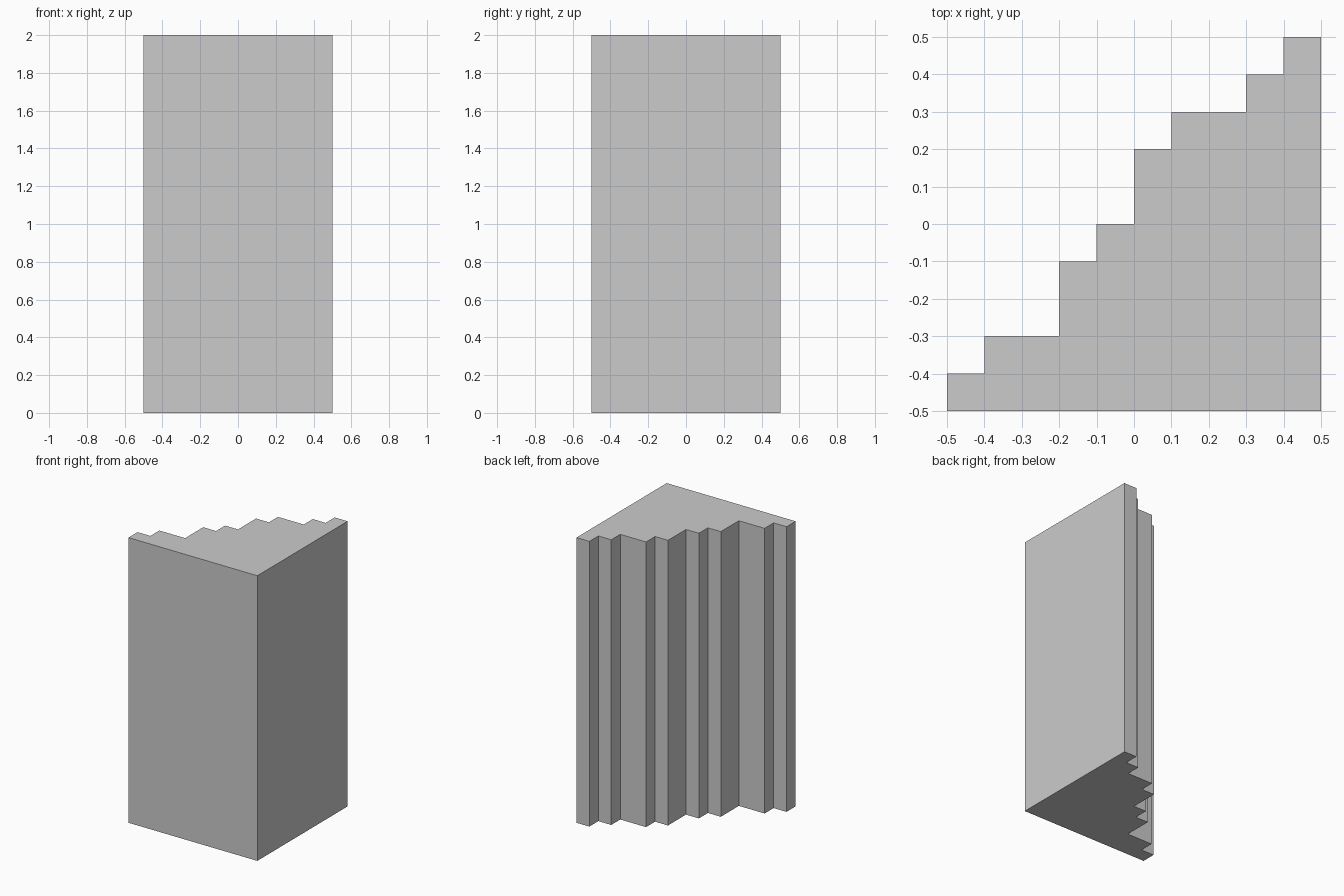
import bpy
import bmesh

if "Cube" in bpy.data.objects:
    bpy.data.objects.remove(bpy.data.objects["Cube"])

HEIGHT = 2.0
# Each tread of the stepped back: (left x, right x, back y)
STEPS = [
    (0.4, 0.5, 0.5), (0.3, 0.4, 0.4), (0.1, 0.3, 0.3), (0.0, 0.1, 0.2),
    (-0.1, 0.0, 0.0), (-0.2, -0.1, -0.1), (-0.4, -0.2, -0.3), (-0.5, -0.4, -0.4),
]

# Stepped plan outline, counter-clockwise from the front right corner
outline = [(0.5, -0.5)]
for left, right, y in STEPS:
    outline += [(right, y), (left, y)]
outline.append((-0.5, -0.5))

# Stepped column: extrude the plan upward
bm = bmesh.new()
base = bm.faces.new([bm.verts.new((x, y, 0)) for x, y in outline])
top = bmesh.ops.extrude_face_region(bm, geom=[base], use_keep_orig=True)
bmesh.ops.translate(bm, vec=(0, 0, HEIGHT),
                    verts=[v for v in top["geom"] if isinstance(v, bmesh.types.BMVert)])
bmesh.ops.recalc_face_normals(bm, faces=bm.faces)

mesh = bpy.data.meshes.new("stepped_column")
bm.to_mesh(mesh)
bm.free()
bpy.context.collection.objects.link(bpy.data.objects.new("stepped_column", mesh))
